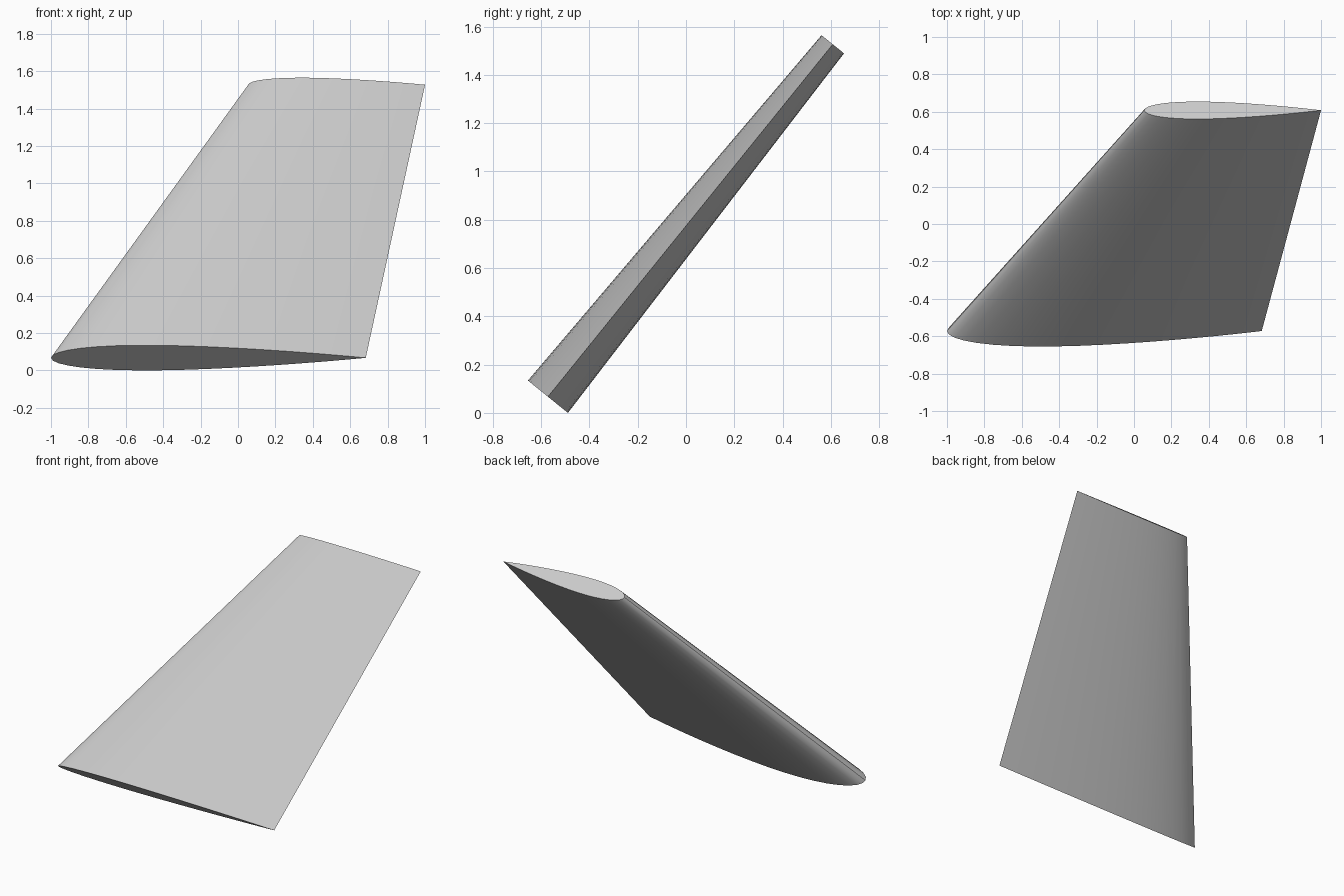
import bpy, bmesh, math
from mathutils import Vector

default = bpy.data.objects.get("Cube")
if default:
    bpy.data.objects.remove(default, do_unlink=True)

THICKNESS = 0.127   # thickness to chord ratio
STEPS = 20          # points along each side of the profile


def half_thickness(t):
    """Symmetric aerofoil half thickness at chord fraction t, closed at the back."""
    return 5 * THICKNESS * (0.2969 * math.sqrt(t) - 0.126 * t - 0.3516 * t**2
                            + 0.2843 * t**3 - 0.1036 * t**4)


# Leading edge points and chords of the two ends
root, root_chord = Vector((-1.0, -0.572, 0.067)), 1.683
tip, tip_chord = Vector((0.055, 0.608, 1.527)), 0.945
span = tip - root
normal = Vector((0, -span.z, span.y)).normalized()

# Profile: along the upper side to the trailing edge, back along the lower side
stations = [(1 - math.cos(math.pi * i / STEPS)) / 2 for i in range(STEPS + 1)]
profile = [(t, half_thickness(t)) for t in stations[:-1]] + [(1.0, 0.0)]
profile += [(t, -h) for t, h in reversed(profile[1:-1])]

# Tapered, swept wing lofted between the two ends
bm = bmesh.new()
rings = []
for start, chord in ((root, root_chord), (tip, tip_chord)):
    rings.append([bm.verts.new(start + Vector((t * chord, 0, 0)) + normal * h * chord)
                  for t, h in profile])
count = len(profile)
for i in range(count):
    j = (i + 1) % count
    bm.faces.new((rings[0][i], rings[0][j], rings[1][j], rings[1][i]))
bm.faces.new(rings[0])
bm.faces.new(rings[1])
bmesh.ops.recalc_face_normals(bm, faces=bm.faces)

mesh = bpy.data.meshes.new("wing")
bm.to_mesh(mesh)
bm.free()
wing = bpy.data.objects.new("wing", mesh)
bpy.context.collection.objects.link(wing)

# Plain grey surface
grey = bpy.data.materials.new("light_grey")
grey.use_nodes = True
colour = (0.6, 0.6, 0.6, 1)
grey.diffuse_color = colour
grey.node_tree.nodes["Principled BSDF"].inputs["Base Color"].default_value = colour
mesh.materials.append(grey)

# Smooth skin with crisp ends and trailing edge
bpy.ops.object.select_all(action="DESELECT")
wing.select_set(True)
bpy.context.view_layer.objects.active = wing
bpy.ops.object.shade_smooth_by_angle(angle=math.radians(30))
# Keep the fine trailing edge sharp
for edge in mesh.edges:
    a, b = edge.vertices
    if a % count == STEPS and b % count == STEPS:
        edge.use_edge_sharp = True
